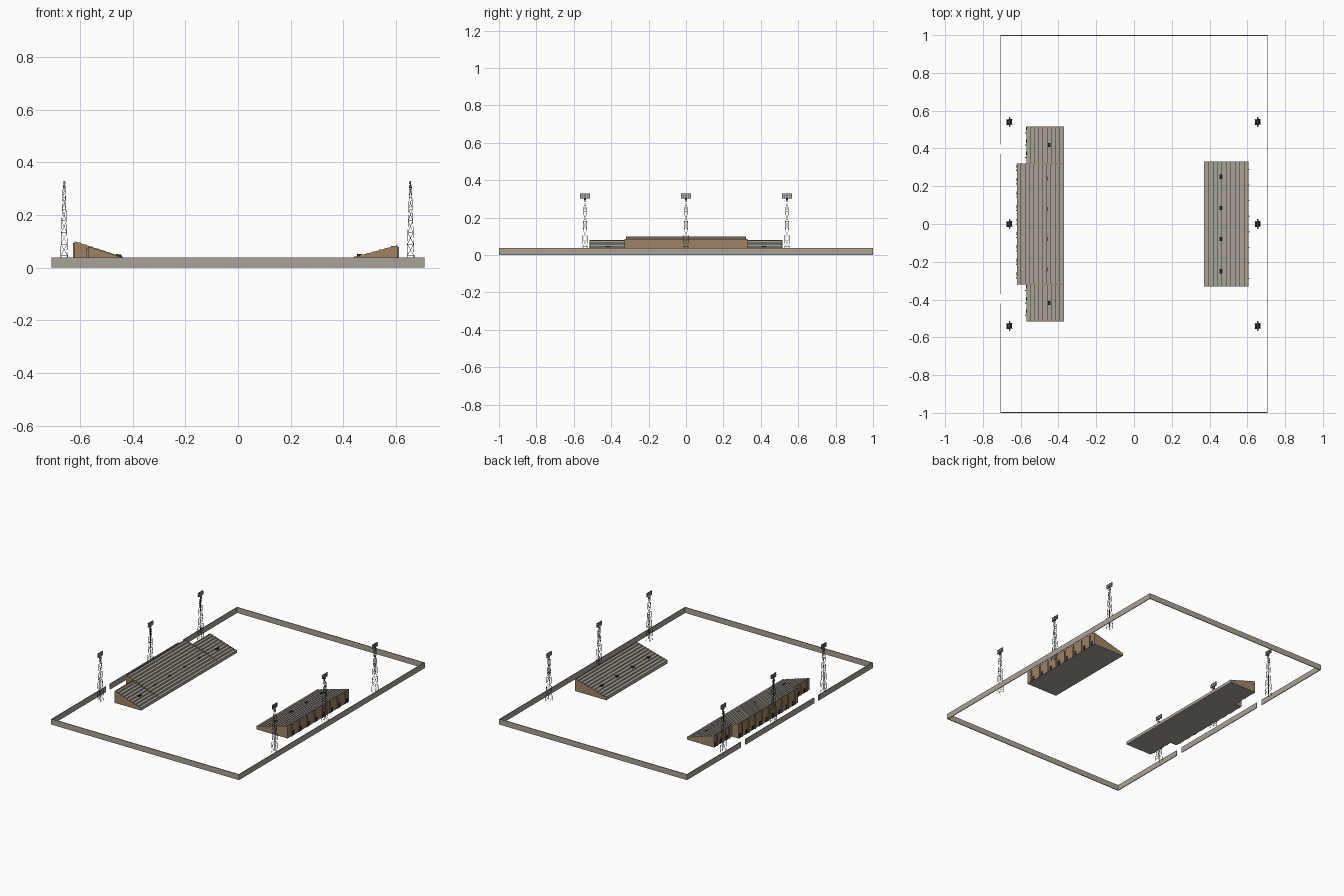
import bpy, bmesh
from mathutils import Vector

if "Cube" in bpy.data.objects:
    bpy.data.objects.remove(bpy.data.objects["Cube"])


def material(name, rgb):
    m = bpy.data.materials.new(name)
    m.use_nodes = True
    m.diffuse_color = (*rgb, 1)
    m.node_tree.nodes["Principled BSDF"].inputs["Base Color"].default_value = (*rgb, 1)
    return m


concrete = material("concrete", (0.40, 0.36, 0.31))
brick = material("tan brick", (0.34, 0.23, 0.13))
dark = material("dark opening", (0.02, 0.02, 0.02))
steel = material("steel", (0.12, 0.13, 0.14))
lamp = material("lamp glass", (0.5, 0.52, 0.54))


def finish(name, bm, *mats):
    bmesh.ops.recalc_face_normals(bm, faces=bm.faces)
    mesh = bpy.data.meshes.new(name)
    bm.to_mesh(mesh)
    bm.free()
    for m in mats:
        mesh.materials.append(m)
    ob = bpy.data.objects.new(name, mesh)
    bpy.context.collection.objects.link(ob)
    return ob


def add_box(bm, x0, x1, y0, y1, z0, z1, index=0):
    verts = bmesh.ops.create_cube(bm, size=1)["verts"]
    for v in verts:
        v.co = ((x0 + x1) / 2 + v.co.x * (x1 - x0),
                (y0 + y1) / 2 + v.co.y * (y1 - y0),
                (z0 + z1) / 2 + v.co.z * (z1 - z0))
    for f in {f for v in verts for f in v.link_faces}:
        f.material_index = index


def add_prism(bm, profile, y0, y1):
    face = bm.faces.new([bm.verts.new((x, y0, z)) for x, z in profile])
    new = bmesh.ops.extrude_face_region(bm, geom=[face])["geom"]
    bmesh.ops.translate(bm, vec=(0, y1 - y0, 0),
                        verts=[g for g in new if isinstance(g, bmesh.types.BMVert)])


def add_bar(bm, a, b, r):
    a, b = Vector(a), Vector(b)
    turn = (b - a).to_track_quat("Z", "Y")
    verts = bmesh.ops.create_cone(bm, cap_ends=True, segments=4, radius1=r, radius2=r,
                                  depth=(b - a).length)["verts"]
    for v in verts:
        v.co = turn @ v.co + (a + b) / 2


def stand(name, front, back, y0, y1, z_front, z_back, rows):
    """Stepped terrace with a bench on each row, rising from front to back."""
    s = 1 if back > front else -1
    run, rise = (back - front) / rows, (z_back - z_front) / rows
    profile = [(front, 0)]
    for i in range(rows):
        x, z = front + i * run, z_front + i * rise
        profile += [(x, z + rise * 0.45), (x + run * 0.5, z + rise * 0.45),
                    (x + run * 0.5, z), (x + run, z)]
    profile += [(back, 0)]
    bm = bmesh.new()
    add_prism(bm, profile, y0, y1)
    bmesh.ops.recalc_face_normals(bm, faces=bm.faces)
    for f in bm.faces:
        at_back = f.normal.x * s > 0.5 and abs(f.calc_center_median().x - back) < 0.001
        f.material_index = int(abs(f.normal.y) > 0.5 or at_back)
    finish(name + "_terrace", bm, concrete, brick)
    # sloping end walls and rear parapet
    bm = bmesh.new()
    for y in (y0, y1 - 0.003):
        add_prism(bm, [(front, 0), (front, z_front), (back, z_back), (back, 0)], y, y + 0.003)
    add_box(bm, *sorted((back, back - s * 0.003)), y0, y1, 0, z_back)
    finish(name + "_walls", bm, brick)


def rear_bays(name, back, s, y0, y1, height, bays):
    """Slim pilasters and dark doorways along the rear wall."""
    bm = bmesh.new()
    pitch = (y1 - y0) / bays
    for i in range(bays):
        y = y0 + (i + 0.5) * pitch
        add_box(bm, *sorted((back, back + s * 0.006)), y - 0.003, y + 0.003, 0, height - 0.006)
        add_box(bm, *sorted((back, back + s * 0.002)), y + 0.012, y + 0.03, 0, 0.03, 1)
    finish(name + "_rear_bays", bm, brick, dark)


def stairwells(name, x, z, ys, half_x):
    bm = bmesh.new()
    for y in ys:
        add_box(bm, x - half_x, x + half_x, y - 0.011, y + 0.011, z - 0.004, z + 0.005)
    finish(name + "_stairwells", bm, dark)


# Grandstands
stand("main_stand", -0.37, -0.62, -0.32, 0.32, 0.017, 0.10, 11)
rear_bays("main_stand", -0.62, -1, -0.32, 0.32, 0.10, 9)
stairwells("main_stand", -0.46, 0.047, (-0.24, -0.08, 0.08, 0.24), 0.003)
for label, a, b in (("front", -0.515, -0.32), ("back", 0.32, 0.515)):
    stand(label + "_wing", -0.37, -0.57, a, b, 0.017, 0.08, 9)
    rear_bays(label + "_wing", -0.57, -1, a, b, 0.08, 3)
    stairwells(label + "_wing", -0.45, 0.044, ((a + b) / 2,), 0.008)
stand("east_stand", 0.37, 0.605, -0.33, 0.33, 0.02, 0.085, 10)
rear_bays("east_stand", 0.605, 1, -0.33, 0.33, 0.085, 8)
stairwells("east_stand", 0.46, 0.047, (-0.25, -0.08, 0.085, 0.25), 0.008)

# Perimeter wall with two gate gaps on one long side
bm = bmesh.new()
W, T, H = 0.708, 0.005, 0.038
for y in (-1, 1 - T):
    add_box(bm, -W, W, y, y + T, 0, H)
add_box(bm, W - T, W, -1 + T, 1 - T, 0, H)
for a, b in ((-1 + T, -0.42), (-0.37, 0.37), (0.42, 1 - T)):
    add_box(bm, -W, -W + T, a, b, 0, H)
finish("perimeter_wall", bm, concrete)


def light_tower(name, cx, cy):
    s = 1 if cx > 0 else -1
    levels, top = 7, 0.31
    corners = [(-1, -1), (1, -1), (1, 1), (-1, 1)]

    def point(k, level):
        t = level / levels
        w = 0.015 * (1 - t) + 0.004 * t
        return cx + corners[k % 4][0] * w, cy + corners[k % 4][1] * w, top * t

    # lattice mast: legs, rings and diagonals
    bm = bmesh.new()
    for k in range(4):
        add_bar(bm, point(k, 0), point(k, levels), 0.0011)
        for i in range(levels):
            add_bar(bm, point(k, i), point(k + 1, i + 1), 0.0007)
            add_bar(bm, point(k, i + 1), point(k + 1, i + 1), 0.0007)
    finish(name + "_mast", bm, steel)
    # lamp head: rails, posts and two rows of lamps facing the pitch
    bm = bmesh.new()
    for z in (0.304, 0.316, 0.328):
        add_box(bm, cx - 0.003, cx + 0.003, cy - 0.027, cy + 0.027, z - 0.0015, z + 0.0015)
    for i in range(6):
        y = cy - 0.025 + i * 0.01
        add_box(bm, cx - 0.002, cx + 0.002, y - 0.001, y + 0.001, 0.304, 0.328)
    for z in (0.310, 0.322):
        for i in range(5):
            y = cy - 0.02 + i * 0.01
            x = cx - s * 0.002
            add_box(bm, x - 0.003, x + 0.003, y - 0.0038, y + 0.0038, z - 0.004, z + 0.004, 1)
    finish(name + "_lamp_head", bm, steel, lamp)


for side, x in (("west", -0.66), ("east", 0.655)):
    for place, y in (("front", -0.54), ("middle", 0), ("back", 0.54)):
        light_tower(side + "_" + place + "_tower", x, y)
